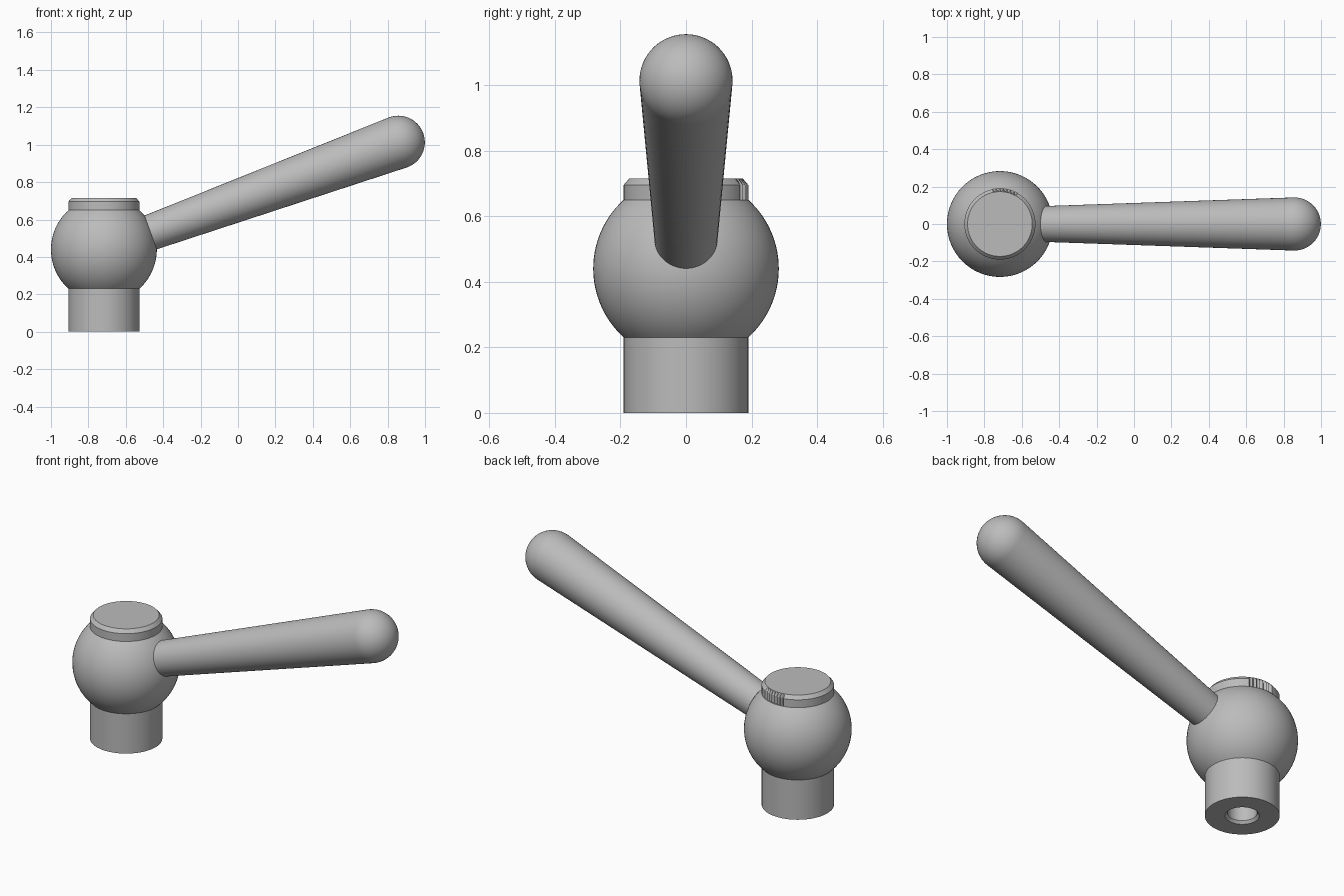
import bpy, bmesh
from math import sin, cos, asin, pi, radians
from mathutils import Matrix

# Remove the default object
cube = bpy.data.objects.get("Cube")
if cube:
    bpy.data.objects.remove(cube, do_unlink=True)

# Single grey finish
grey = bpy.data.materials.new("satin grey")
grey.use_nodes = True
colour = (0.5, 0.5, 0.5, 1)
grey.diffuse_color = colour
grey.node_tree.nodes["Principled BSDF"].inputs["Base Color"].default_value = colour

HUB_X, HUB_Z, HUB_R = -0.717, 0.44, 0.283
NECK_R = 0.19


def lathe(name, profile, matrix, sides=64, dip=None):
    """Turn (radius, height) points about z; dip(i, r) may change a radius."""
    bm = bmesh.new()
    rings = []
    for r, z in profile:
        if r < 1e-5:
            rings.append([bm.verts.new((0, 0, z))])
            continue
        ring = []
        for i in range(sides):
            a = 2 * pi * i / sides
            rr = dip(i, r) if dip else r
            ring.append(bm.verts.new((rr * cos(a), rr * sin(a), z)))
        rings.append(ring)
    for low, high in zip(rings, rings[1:]):
        for i in range(sides):
            j = (i + 1) % sides
            if len(low) == 1:
                bm.faces.new((low[0], high[j], high[i]))
            elif len(high) == 1:
                bm.faces.new((low[i], low[j], high[0]))
            else:
                bm.faces.new((low[i], low[j], high[j], high[i]))
    bmesh.ops.recalc_face_normals(bm, faces=bm.faces[:])
    mesh = bpy.data.meshes.new(name)
    bm.to_mesh(mesh)
    bm.free()
    mesh.materials.append(grey)
    obj = bpy.data.objects.new(name, mesh)
    bpy.context.collection.objects.link(obj)
    obj.matrix_world = matrix
    bpy.ops.object.select_all(action='DESELECT')
    obj.select_set(True)
    bpy.context.view_layer.objects.active = obj
    bpy.ops.object.shade_smooth_by_angle(angle=radians(22))
    return obj


def arc(radius, centre, start, end, steps):
    """Circular profile points between two latitudes."""
    lats = [start + (end - start) * k / steps for k in range(steps + 1)]
    return [(radius * cos(t), centre + radius * sin(t)) for t in lats]


hub_axis = Matrix.Translation((HUB_X, 0, 0))

# Ball hub with its neck and the chamfered blind bore underneath
lat = asin((HUB_R ** 2 - NECK_R ** 2) ** 0.5 / HUB_R)
body = [(0, 0.3), (0.075, 0.3), (0.075, 0.015), (0.087, 0), (NECK_R, 0)]
body += arc(HUB_R, HUB_Z, -lat, lat, 28)
body.append((0, HUB_Z + HUB_R * sin(lat)))
lathe("ball_hub", body, hub_axis)


# Chamfered cap with a short run of V notches on its rim
def notch(i, r):
    return r - 0.013 if r == NECK_R and 20 <= i <= 33 and i % 2 else r


cap = [(0, 0.62), (NECK_R, 0.62), (NECK_R, 0.695), (0.173, 0.715), (0, 0.715)]
lathe("top_cap", cap, hub_axis, sides=120, dip=notch)

# Tapered lever with a rounded end, tilted up from the hub centre
TIP_R, TIP_D, TAPER = 0.142, 1.675, 0.0326
lever = [(0, 0.2), (TIP_R - TAPER * (TIP_D - 0.2), 0.2)]
lever += arc(TIP_R, TIP_D, -TAPER, pi / 2, 16)[:-1]
lever.append((0, TIP_D + TIP_R))
tilt = Matrix.Translation((HUB_X, 0, HUB_Z)) @ Matrix.Rotation(radians(70), 4, 'Y')
lathe("lever_arm", lever, tilt)
